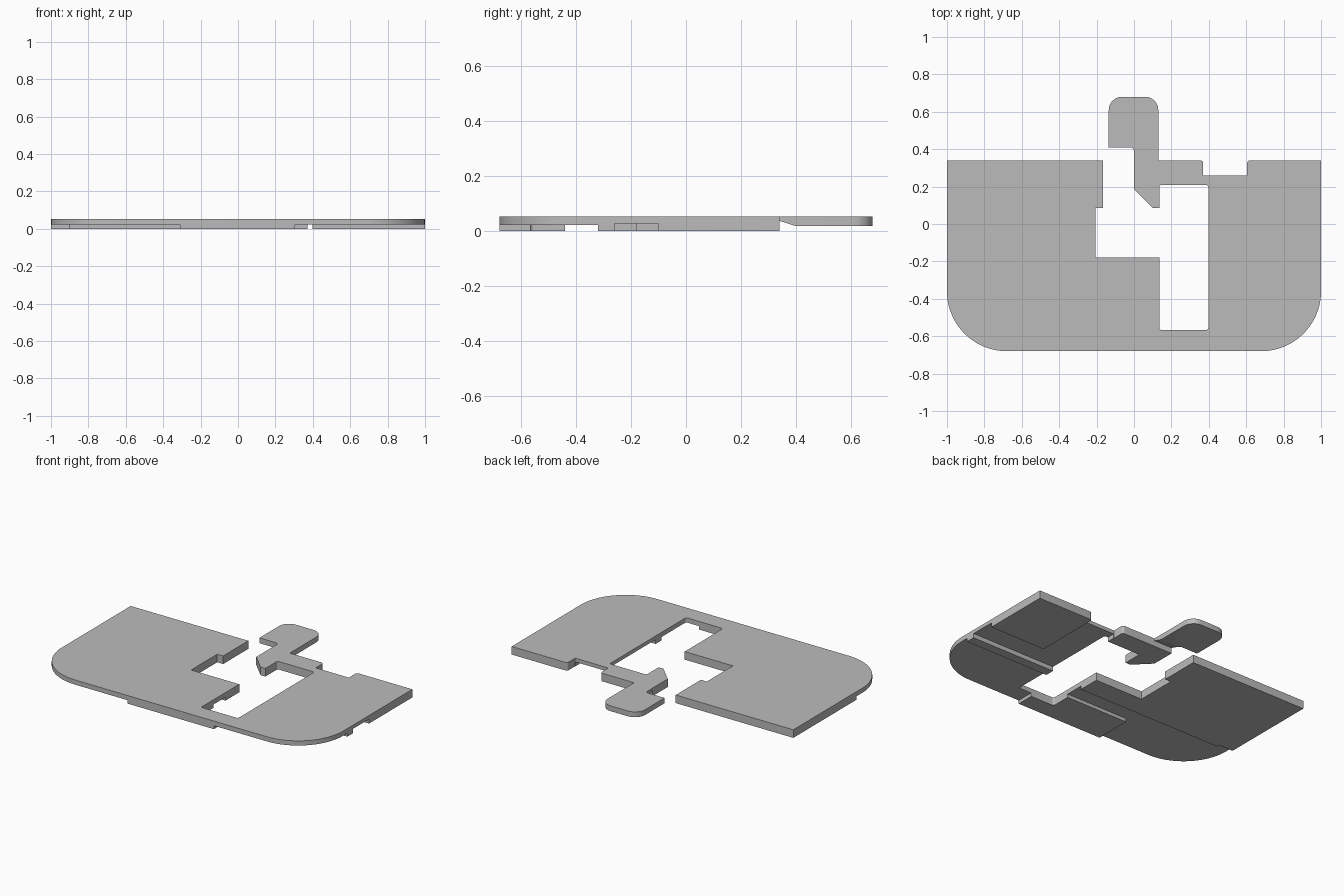
import bpy
import bmesh
import math
from mathutils import Vector, Matrix

default = bpy.data.objects.get("Cube")
if default:
    bpy.data.objects.remove(default, do_unlink=True)

TOP = 0.052
BACK = 0.34
FRONT = -0.68


def make_material(name, colour):
    mat = bpy.data.materials.new(name)
    mat.use_nodes = True
    mat.diffuse_color = colour
    mat.node_tree.nodes["Principled BSDF"].inputs["Base Color"].default_value = colour
    return mat


def fillet(corners):
    """Replace each corner that carries a radius by an arc."""
    points = []
    count = len(corners)
    for i, corner in enumerate(corners):
        here = Vector(corner[:2])
        if len(corner) < 3:
            points.append(here)
            continue
        radius = corner[2]
        back = (Vector(corners[i - 1][:2]) - here).normalized()
        ahead = (Vector(corners[(i + 1) % count][:2]) - here).normalized()
        centre = here + (back + ahead) * radius
        steps = 20 if radius > 0.2 else 6
        for k in range(steps + 1):
            t = k / steps * math.pi / 2
            points.append(centre - ahead * radius * math.cos(t) - back * radius * math.sin(t))
    return points


def prism(name, points, low, high, matrix=None):
    """Extrude a flat outline from low to high."""
    bm = bmesh.new()
    base = bm.faces.new([bm.verts.new((p[0], p[1], low)) for p in points])
    extruded = bmesh.ops.extrude_face_region(bm, geom=[base])["geom"]
    verts = [v for v in extruded if isinstance(v, bmesh.types.BMVert)]
    bmesh.ops.translate(bm, verts=verts, vec=(0, 0, high - low))
    if matrix:
        bmesh.ops.transform(bm, matrix=matrix, verts=bm.verts)
    bmesh.ops.recalc_face_normals(bm, faces=bm.faces)
    mesh = bpy.data.meshes.new(name)
    bm.to_mesh(mesh)
    bm.free()
    obj = bpy.data.objects.new(name, mesh)
    bpy.context.collection.objects.link(obj)
    return obj


def carve(target, cutter):
    """Cut the cutter out of the target and discard it."""
    cutter.hide_render = True
    mod = target.modifiers.new(cutter.name, "BOOLEAN")
    mod.operation = "DIFFERENCE"
    mod.solver = "EXACT"
    mod.object = cutter
    bpy.context.view_layer.objects.active = target
    bpy.ops.object.modifier_apply(modifier=mod.name)
    bpy.data.objects.remove(cutter, do_unlink=True)


# Plate outline with its openings and the hooked tongue at the back
outline = [
    (-1, BACK), (-1, FRONT, 0.32), (1, FRONT, 0.32), (1, BACK),
    # shallow notch in the back edge
    (0.605, BACK, 0.015), (0.605, 0.26), (0.37, 0.26), (0.37, BACK, 0.015),
    # tongue
    (0.13, BACK), (0.13, -FRONT, 0.07), (-0.135, -FRONT, 0.07), (-0.135, 0.41),
    (0, 0.41, 0.02), (0, 0.185), (0.1, 0.085), (0.135, 0.085),
    # long window
    (0.135, 0.208, 0.012), (0.397, 0.208, 0.012),
    (0.397, -0.567, 0.012), (0.135, -0.567, 0.012),
    # wide gap beside the tongue
    (0.135, -0.18), (-0.207, -0.18), (-0.207, 0.085), (-0.165, 0.085), (-0.165, BACK),
]
plate = prism("plate", fillet(outline), 0, TOP)

# Thin front area around the middle front pad
front_recess = [
    (-1.1, -0.8), (-0.31, -0.8), (-0.31, -0.44), (0.305, -0.44), (0.305, -0.8),
    (1.1, -0.8), (1.1, -0.32), (-0.9, -0.32), (-0.9, -0.3), (-1.1, -0.3),
]
carve(plate, prism("front_recess", front_recess, -0.1, 0.022))

# Recess between the cross ridge and the corner pad
side_recess = [
    (0.372, -0.26), (1.1, -0.26), (1.1, -0.1), (0.603, -0.1), (0.603, 0.4), (0.372, 0.4),
]
carve(plate, prism("side_recess", side_recess, -0.1, 0.028))

# Sloped underside of the tongue, drawn in y and z and extruded along x
undercut = [(BACK, -0.1), (BACK, 0.037), (0.4, 0.018), (0.8, 0.018), (0.8, -0.1)]
along_x = Matrix(((0, 0, 1, 0), (1, 0, 0, 0), (0, 1, 0, 0), (0, 0, 0, 1)))
carve(plate, prism("tongue_undercut", undercut, -0.3, 0.3, along_x))

# Flat grey finish with crisp edges
grey = make_material("plain grey", (0.5, 0.5, 0.5, 1))
plate.data.materials.clear()
plate.data.materials.append(grey)
for face in plate.data.polygons:
    face.material_index = 0
bpy.ops.object.select_all(action="DESELECT")
plate.select_set(True)
bpy.context.view_layer.objects.active = plate
bpy.ops.object.shade_smooth_by_angle(angle=math.radians(30))
